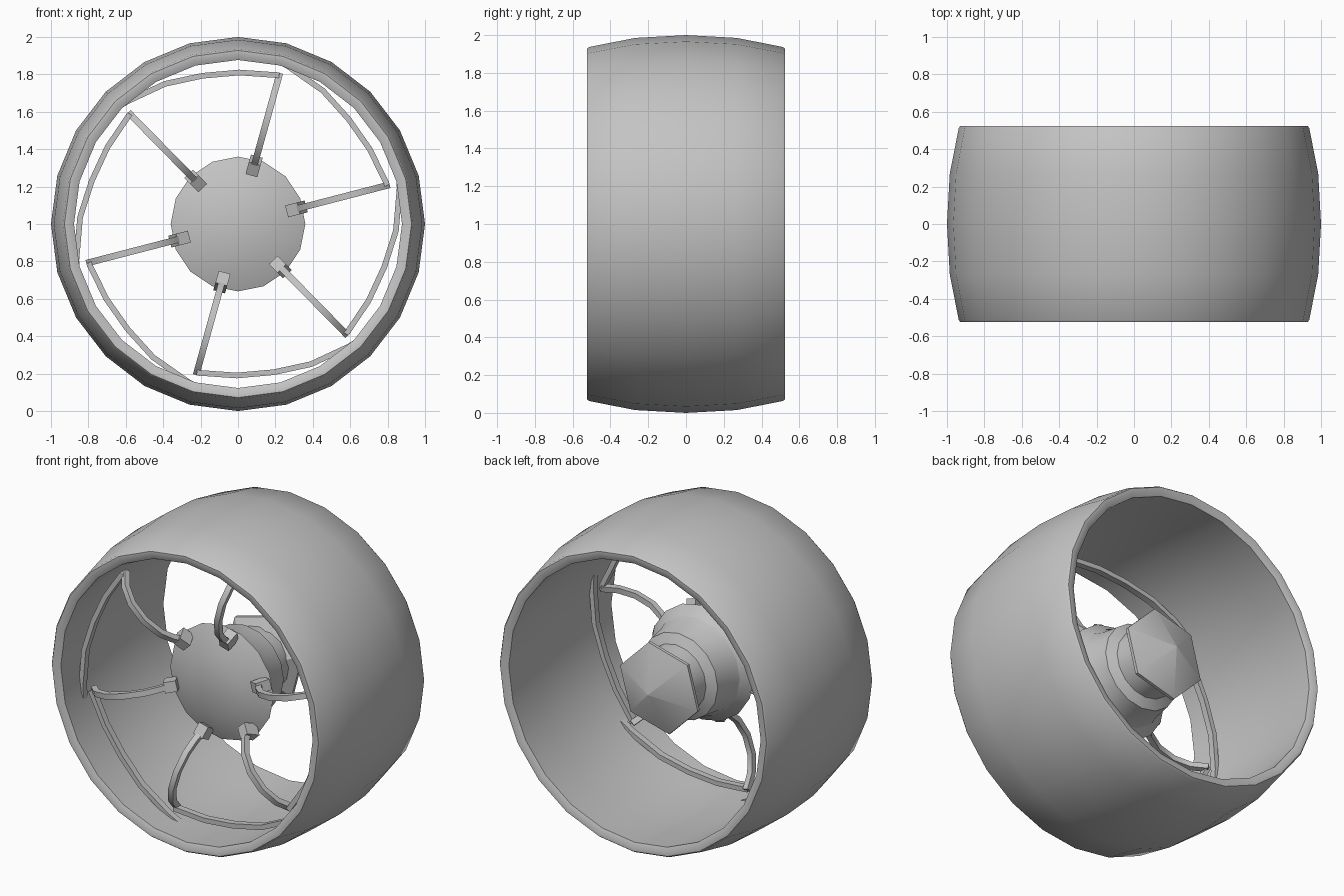
import bpy, bmesh, math
from mathutils import Vector

if "Cube" in bpy.data.objects:
    bpy.data.objects.remove(bpy.data.objects["Cube"], do_unlink=True)

grey = bpy.data.materials.new("plain_grey")
grey.use_nodes = True
COLOUR = (0.55, 0.55, 0.55, 1)
grey.diffuse_color = COLOUR
grey.node_tree.nodes["Principled BSDF"].inputs["Base Color"].default_value = COLOUR


def finish(name, bm, angle=30):
    bmesh.ops.remove_doubles(bm, verts=bm.verts, dist=1e-5)
    bmesh.ops.recalc_face_normals(bm, faces=bm.faces)
    mesh = bpy.data.meshes.new(name)
    bm.to_mesh(mesh)
    bm.free()
    mesh.materials.append(grey)
    obj = bpy.data.objects.new(name, mesh)
    bpy.context.collection.objects.link(obj)
    bpy.ops.object.select_all(action='DESELECT')
    obj.select_set(True)
    bpy.context.view_layer.objects.active = obj
    bpy.ops.object.shade_smooth_by_angle(angle=math.radians(angle))
    return obj


def polar(r, y, deg):
    a = math.radians(deg)
    return Vector((r * math.cos(a), y, 1 + r * math.sin(a)))


def bridge(bm, rings, closed):
    """Join rings of points into a skin."""
    loops = [[bm.verts.new(p) for p in ring] for ring in rings]
    pairs = list(zip(loops, loops[1:]))
    if closed:
        pairs.append((loops[-1], loops[0]))
    for a, b in pairs:
        for i in range(len(a)):
            j = (i + 1) % len(a)
            bm.faces.new((a[i], a[j], b[j], b[i]))
    if not closed:
        bm.faces.new(loops[0])
        bm.faces.new(loops[-1])


def lathe(name, profile, sides, closed=False, turn=0):
    """Spin (y, radius) points around the axle."""
    bm = bmesh.new()
    rings = [[polar(r, y, turn + 360 * i / sides) for i in range(sides)]
             for y, r in profile]
    bridge(bm, rings, closed)
    return finish(name, bm)


def sweep(bm, path, side, width, depth):
    """Run a rectangular bar along a path."""
    rings = []
    for i, p in enumerate(path):
        d = (path[min(i + 1, len(path) - 1)] - path[max(i - 1, 0)]).normalized()
        up = d.cross(side).normalized() * depth / 2
        s = side * width / 2
        rings.append([p + s + up, p - s + up, p - s - up, p + s - up])
    bridge(bm, rings, False)


# Barrel-shaped tyre band with chamfered lips, mirrored front to back
half = [(0, 1.0), (0.27, 0.985), (0.513, 0.937), (0.525, 0.928),
        (0.525, 0.908), (0.51, 0.877), (0.27, 0.895), (0, 0.905)]
band = half + [(-y, r) for y, r in reversed(half[1:-1])]
lathe("wheel_band", band, 24, closed=True)

# Hub: front cap, stepped drum and pointed six-sided nut
lathe("hub_cap", [(-0.23, 0.19), (-0.16, 0.36), (-0.10, 0.305)], 16)
lathe("hub_drum", [(-0.13, 0.29), (-0.10, 0.305), (-0.04, 0.285),
                   (0.07, 0.27), (0.10, 0.21), (0.24, 0.20)], 16)
lathe("axle_nut", [(0.20, 0.20), (0.25, 0.28), (0.27, 0.28), (0.38, 0.001)],
      6, turn=15)

# Six spokes bowed forward, each with a root clip and a trailing wall brace
spokes, clips, braces = bmesh.new(), bmesh.new(), bmesh.new()
bow = [(0.32, -0.23), (0.36, -0.29), (0.42, -0.35), (0.53, -0.40),
       (0.65, -0.405), (0.75, -0.365), (0.825, -0.29)]
trail = [(0, 0.825), (15, 0.81), (29, 0.815), (43, 0.845), (58, 0.885), (64, 0.905)]
for k in range(6):
    deg = 14.5 + 60 * k
    tangent = polar(1, 0, deg + 90) - Vector((0, 0, 1))
    sweep(spokes, [polar(r, y, deg) for r, y in bow], tangent, 0.035, 0.035)
    sweep(clips, [polar(0.29, -0.20, deg), polar(0.355, -0.235, deg)],
          tangent, 0.065, 0.09)
    sweep(braces, [polar(r, -0.31, deg + a) for a, r in trail],
          Vector((0, 1, 0)), 0.04, 0.03)
finish("spokes", spokes)
finish("spoke_clips", clips)
finish("wall_braces", braces)
